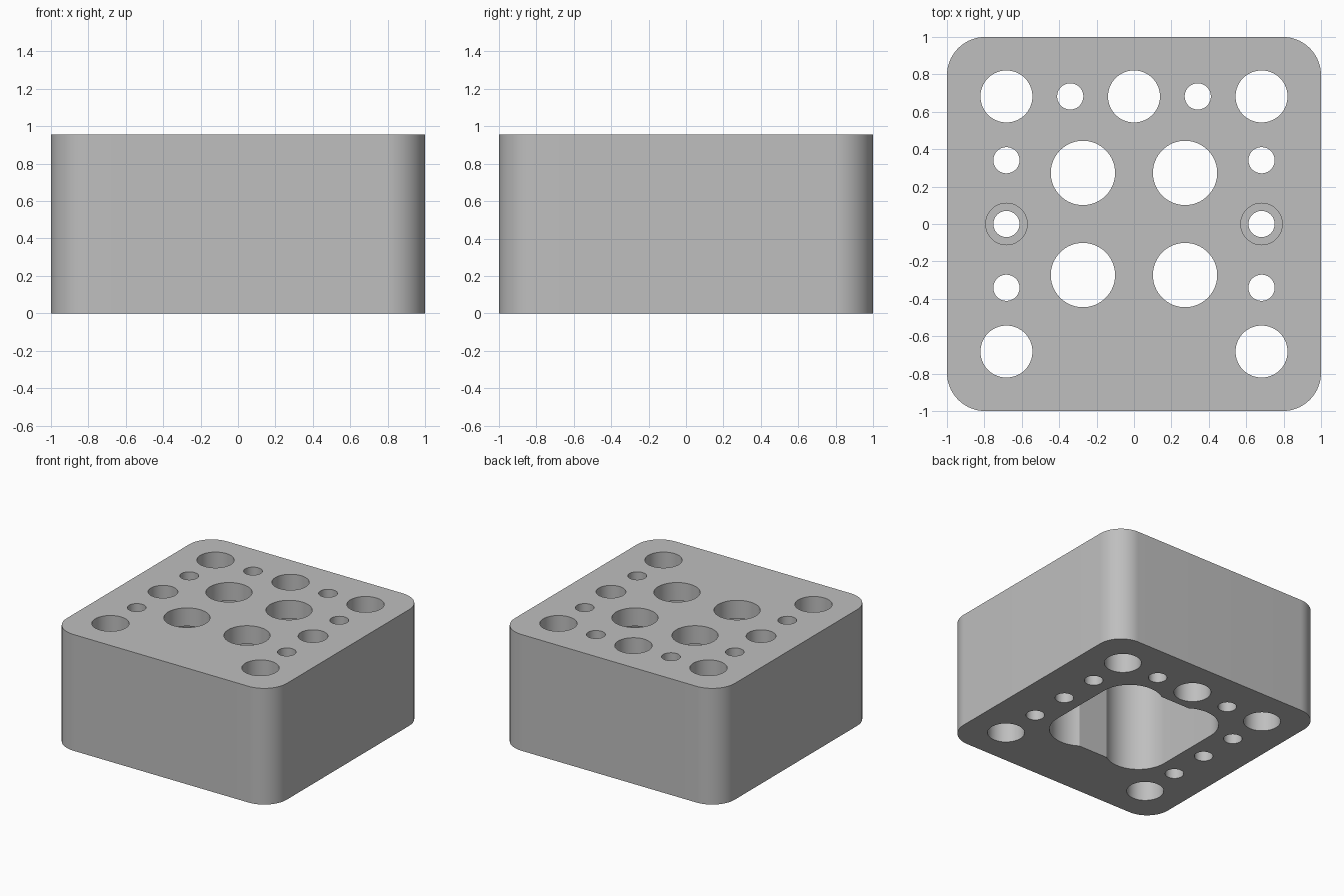
import bpy, bmesh
from math import sin, cos, radians, pi

if "Cube" in bpy.data.objects:
    bpy.data.objects.remove(bpy.data.objects["Cube"])

HEIGHT = 0.955
ROOF = 0.15          # thickness left above the pocket
PITCH = 0.682        # outer hole rows
WELL = 0.273         # large hole spacing


def prism(name, outline, z0, z1):
    """Extrude a closed xy outline from z0 to z1."""
    bm = bmesh.new()
    base = bm.faces.new([bm.verts.new((x, y, z0)) for x, y in outline])
    top = bmesh.ops.extrude_face_region(bm, geom=[base])["geom"]
    bmesh.ops.translate(bm, vec=(0, 0, z1 - z0),
                        verts=[v for v in top if isinstance(v, bmesh.types.BMVert)])
    bmesh.ops.recalc_face_normals(bm, faces=bm.faces)
    mesh = bpy.data.meshes.new(name)
    bm.to_mesh(mesh)
    bm.free()
    obj = bpy.data.objects.new(name, mesh)
    bpy.context.collection.objects.link(obj)
    return obj


def arc(cx, cy, r, a0, a1, n):
    return [(cx + r * cos(radians(a0 + (a1 - a0) * i / n)),
             cy + r * sin(radians(a0 + (a1 - a0) * i / n))) for i in range(n + 1)]


def four_way(quarter):
    """Mirror a first-quadrant curve into a closed counter-clockwise outline."""
    pts = list(quarter)
    pts += [(-x, y) for x, y in reversed(quarter)]
    pts += [(-x, -y) for x, y in quarter]
    pts += [(x, -y) for x, y in reversed(quarter)]
    return pts


def cut(block, outline, z0, z1):
    cutter = prism("cutter", outline, z0, z1)
    cutter.hide_render = True
    mod = block.modifiers.new("cut", 'BOOLEAN')
    mod.operation, mod.solver, mod.object = 'DIFFERENCE', 'EXACT', cutter
    bpy.context.view_layer.objects.active = block
    bpy.ops.object.modifier_apply(modifier=mod.name)
    bpy.data.objects.remove(cutter)


def drill(block, x, y, r, z0=-0.1, z1=HEIGHT + 0.1):
    cut(block, arc(x, y, r, 0, 360, 64)[:-1], z0, z1)


# Rounded block
block = prism("drilled_block", four_way(arc(0.795, 0.795, 0.205, 0, 90, 20)), 0, HEIGHT)

# Lobed pocket open at the bottom
cut(block, four_way(arc(WELL, WELL, 0.25, 0, 124, 28)), -0.1, HEIGHT - ROOF)

# Large round openings from the top into the pocket
for x in (-WELL, WELL):
    for y in (-WELL, WELL):
        drill(block, x, y, 0.172, z0=HEIGHT - ROOF - 0.1)

# Medium through holes: four corners and the middle of the back row
for x, y in ((-1, -1), (1, -1), (-1, 1), (1, 1), (0, 1)):
    drill(block, x * PITCH, y * PITCH, 0.139)

# Small through holes along the back row and both sides
for s in (-1, 1):
    drill(block, s * PITCH / 2, PITCH, 0.07)
    for y in (-PITCH / 2, 0, PITCH / 2):
        drill(block, s * PITCH, y, 0.07)
    # Counterbore of the middle side hole
    drill(block, s * PITCH, 0, 0.111, z0=HEIGHT - 0.14)

# Plain grey finish
grey = bpy.data.materials.new("grey")
grey.diffuse_color = (0.52, 0.52, 0.52, 1)
grey.use_nodes = True
grey.node_tree.nodes["Principled BSDF"].inputs["Base Color"].default_value = grey.diffuse_color
block.data.materials.clear()
block.data.materials.append(grey)
for p in block.data.polygons:
    p.material_index = 0

bpy.ops.object.select_all(action='DESELECT')
block.select_set(True)
bpy.context.view_layer.objects.active = block
bpy.ops.object.shade_smooth_by_angle(angle=radians(30))
